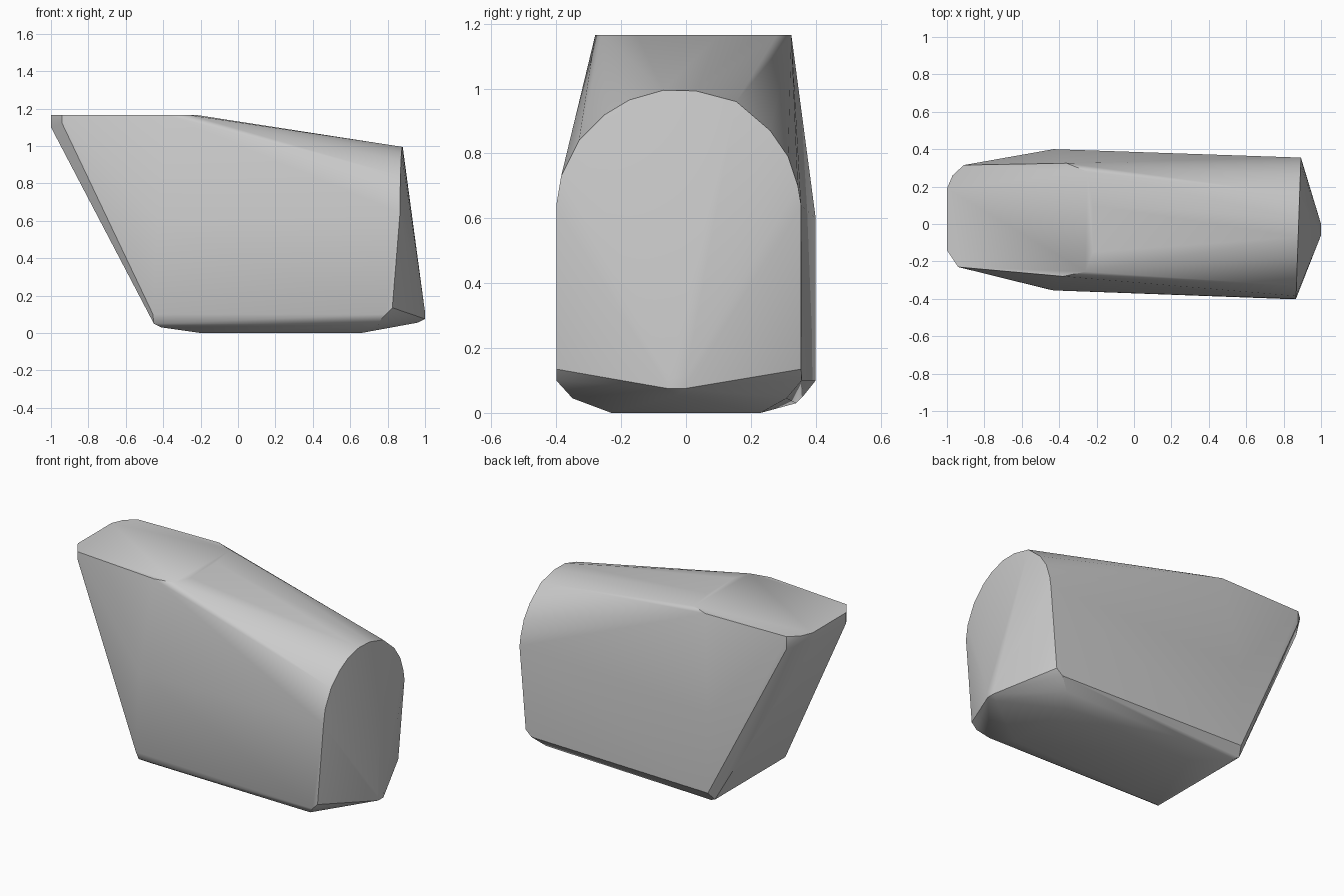
import bpy, bmesh, math

cube = bpy.data.objects.get("Cube")
if cube:
    bpy.data.objects.remove(cube, do_unlink=True)

mat = bpy.data.materials.new("plain grey")
mat.use_nodes = True
GREY = (0.6, 0.6, 0.6, 1)
mat.diffuse_color = GREY
mat.node_tree.nodes["Principled BSDF"].inputs["Base Color"].default_value = GREY

TOP = 1.165
points = []

# Flat top outline
for x, y in [(-1, 0.19), (-0.97, 0.26), (-0.91, 0.315), (-0.36, 0.325), (-0.25, 0.28),
             (-0.22, 0.1), (-0.22, -0.15), (-0.26, -0.255), (-0.38, -0.28),
             (-0.94, -0.23), (-1, -0.14)]:
    points.append((x, y, TOP))

# Lower lip of the overhanging end
points += [(-1, 0.19, 1.1), (-1, -0.14, 1.1), (-0.94, -0.23, 1.12), (-0.91, 0.315, 1.09)]

# Arched rim, leaning slightly outward toward the back
for y, z in [(-0.4, 0.64), (-0.385, 0.73), (-0.33, 0.84), (-0.25, 0.92), (-0.175, 0.965),
             (-0.07, 0.995), (0.03, 0.993), (0.155, 0.96), (0.26, 0.87), (0.315, 0.79),
             (0.345, 0.7), (0.355, 0.64)]:
    points.append((0.88 + 0.035 * y, y, z))

# Side wall corners
points += [(-0.43, 0.4, 0.6), (-0.43, 0.4, 0.1), (-0.43, -0.355, 0.6), (-0.455, -0.35, 0.1),
           (0.825, -0.4, 0.135), (0.79, -0.4, 0.1), (0.85, 0.355, 0.135), (0.81, 0.357, 0.1)]

# Chamfered underside
points += [(-0.45, -0.33, 0.05), (-0.45, 0.36, 0.05), (-0.41, -0.3, 0.03), (-0.41, 0.34, 0.03),
           (0.74, -0.35, 0.045), (0.74, 0.31, 0.045)]
for x in (-0.2, 0.66):
    points += [(x, -0.23, 0), (x, 0.23, 0)]

# Blunt nose
for y, z in [(-0.06, 0.11), (0, 0.11), (-0.055, 0.075), (-0.005, 0.075)]:
    points.append((1, y, z))
points.append((0.96, -0.03, 0.055))

# Wrap the points in one convex shell
bm = bmesh.new()
for p in points:
    bm.verts.new(p)
hull = bmesh.ops.convex_hull(bm, input=bm.verts[:])
spare = {g for g in hull["geom_interior"] + hull["geom_unused"] if isinstance(g, bmesh.types.BMVert)}
bmesh.ops.delete(bm, geom=list(spare), context="VERTS")
bmesh.ops.dissolve_limit(bm, angle_limit=math.radians(1), verts=bm.verts[:], edges=bm.edges[:])
bmesh.ops.recalc_face_normals(bm, faces=bm.faces[:])
mesh = bpy.data.meshes.new("hull_block")
bm.to_mesh(mesh)
bm.free()
mesh.materials.append(mat)

block = bpy.data.objects.new("hull_block", mesh)
bpy.context.collection.objects.link(block)
bpy.context.view_layer.objects.active = block
block.select_set(True)
bpy.ops.object.shade_smooth_by_angle(angle=math.radians(30))
